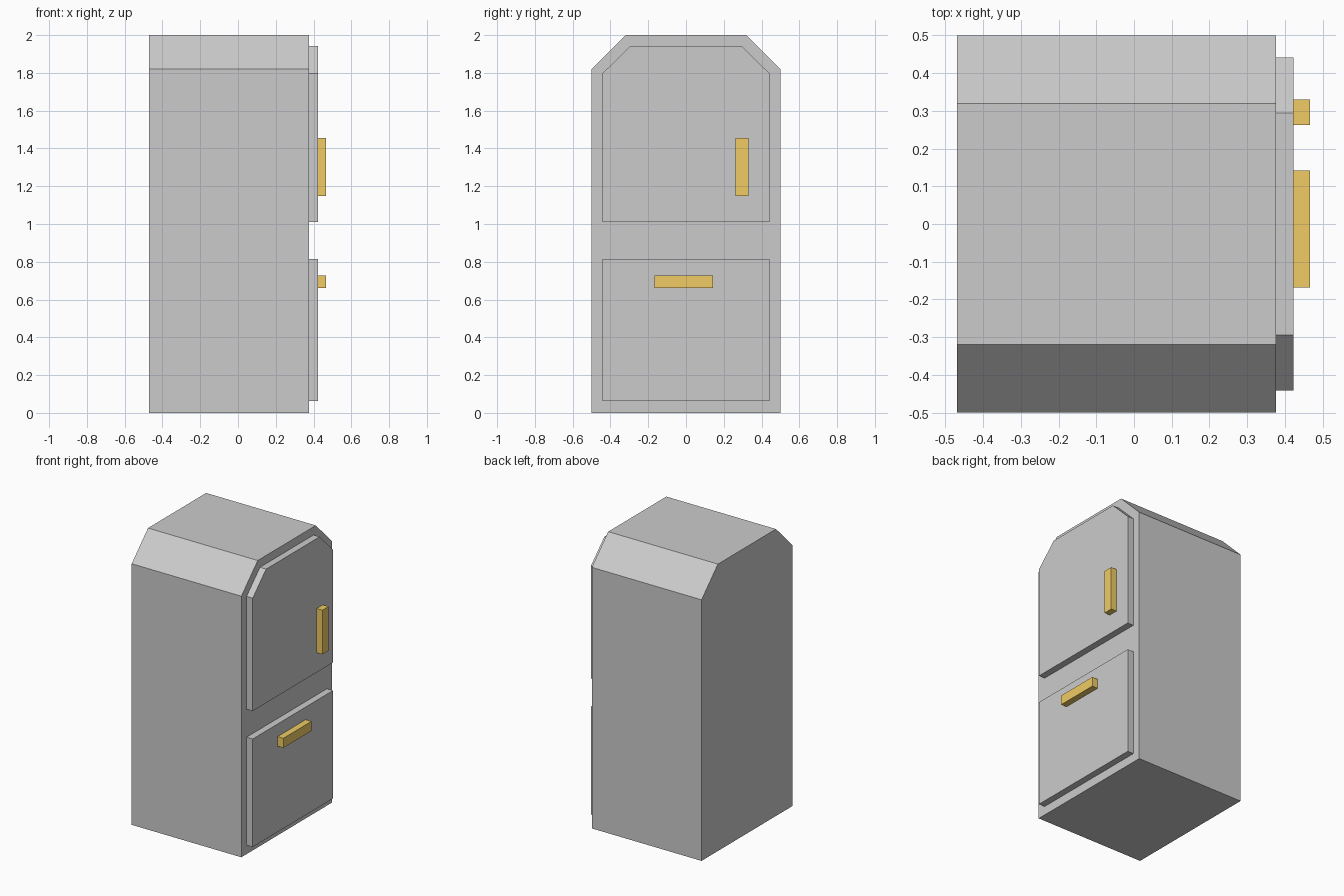
import bpy, bmesh

if "Cube" in bpy.data.objects:
    bpy.data.objects.remove(bpy.data.objects["Cube"])

orange = bpy.data.materials.new("handle_orange")
orange.diffuse_color = (0.87, 0.6, 0.13, 1)
orange.use_nodes = True
orange.node_tree.nodes["Principled BSDF"].inputs["Base Color"].default_value = orange.diffuse_color


def extrude_x(name, profile, x0, x1, material=None):
    """Solid made by extruding a (y, z) profile from x0 to x1."""
    bm = bmesh.new()
    face = bm.faces.new([bm.verts.new((x0, y, z)) for y, z in profile])
    ext = bmesh.ops.extrude_face_region(bm, geom=[face], use_keep_orig=True)
    verts = [g for g in ext["geom"] if isinstance(g, bmesh.types.BMVert)]
    bmesh.ops.translate(bm, verts=verts, vec=(x1 - x0, 0, 0))
    bmesh.ops.recalc_face_normals(bm, faces=bm.faces)
    mesh = bpy.data.meshes.new(name)
    bm.to_mesh(mesh)
    bm.free()
    obj = bpy.data.objects.new(name, mesh)
    bpy.context.collection.objects.link(obj)
    if material:
        mesh.materials.append(material)
    return obj


def rect(y0, y1, z0, z1):
    return [(y0, z0), (y1, z0), (y1, z1), (y0, z1)]


def clipped(half, z0, z1, half_top, z_shoulder):
    """Rectangle with both upper corners cut off."""
    right = [(half, z0), (half, z_shoulder), (half_top, z1)]
    return right + [(-y, z) for y, z in reversed(right)]


BACK, FACE, DOOR, GRIP = -0.47, 0.376, 0.423, 0.467

# Cabinet
extrude_x("cabinet", clipped(0.5, 0, 2, 0.32, 1.82), BACK, FACE)

# Doors on the +x side
extrude_x("upper_door", clipped(0.442, 1.01, 1.943, 0.295, 1.797), FACE, DOOR)
extrude_x("lower_door", rect(-0.442, 0.442, 0.062, 0.815), FACE, DOOR)

# Handles
extrude_x("upper_handle", rect(0.263, 0.33, 1.147, 1.455), DOOR, GRIP, orange)
extrude_x("lower_handle", rect(-0.168, 0.142, 0.66, 0.727), DOOR, GRIP, orange)
